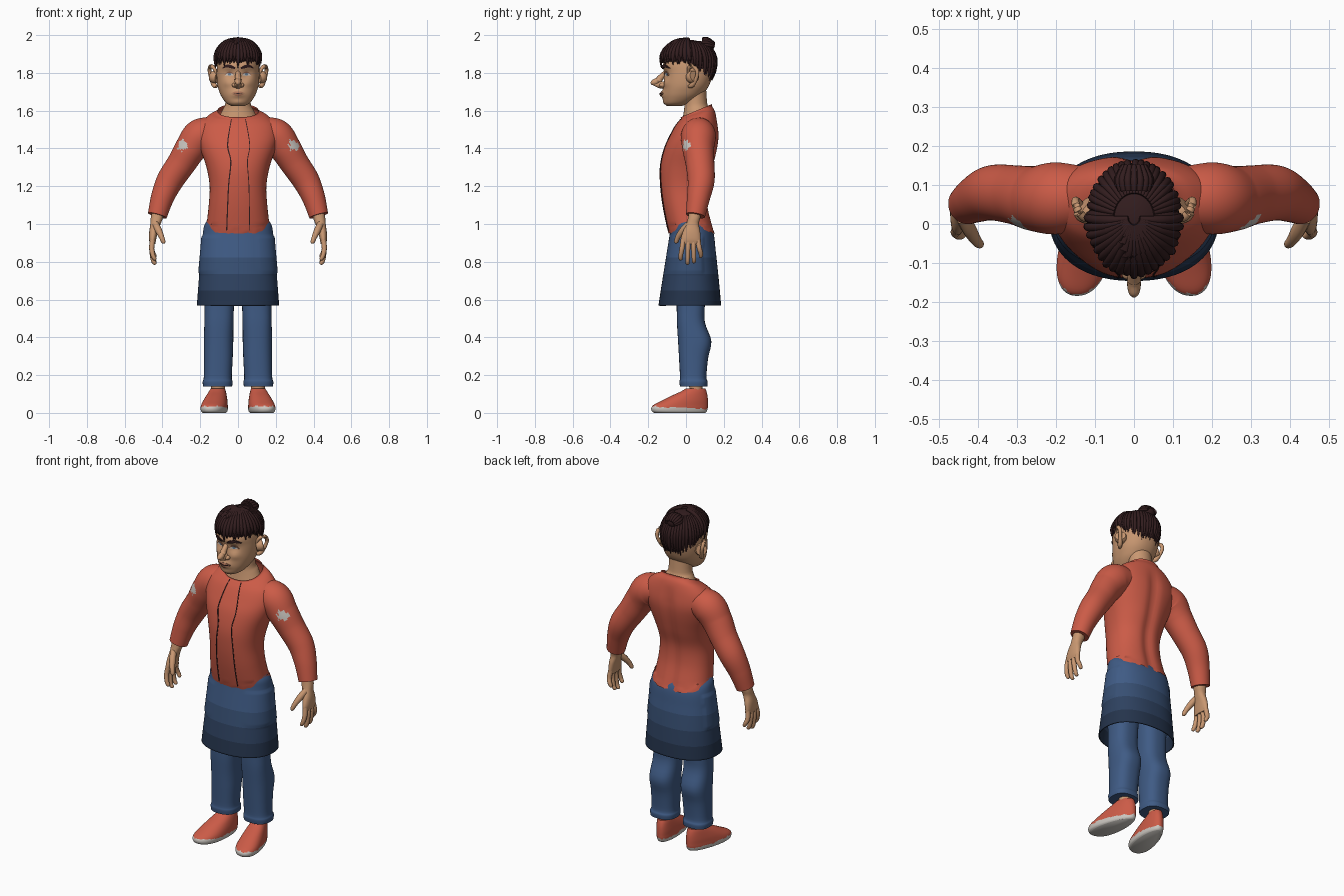
import bpy, bmesh, math, random
from mathutils import Vector, noise
from mathutils.bvhtree import BVHTree

if "Cube" in bpy.data.objects:
    bpy.data.objects.remove(bpy.data.objects["Cube"])

random.seed(4)
COLOURS = {
    "skin": (.58, .31, .165), "dark_hair": (.032, .012, .013), "red_cloth": (.60, .105, .063),
    "blue_cloth": (.05, .105, .235), "blue_mid": (.038, .078, .17), "blue_deep": (.027, .053, .115),
    "navy": (.018, .034, .072), "off_white": (.60, .57, .53), "lip": (.40, .17, .10),
    "eye_grey": (.16, .22, .30)}
MATS = {}
for key, col in COLOURS.items():
    MATS[key] = bpy.data.materials.new(key)
    MATS[key].diffuse_color = (*col, 1)


def smooth_rows(rows, sub):
    """Catmull-Rom interpolation of numeric rows."""
    out = []
    for i in range(len(rows) - 1):
        a, b, c, d = (rows[max(i - 1, 0)], rows[i], rows[i + 1], rows[min(i + 2, len(rows) - 1)])
        for k in range(sub):
            t = k / sub
            out.append([.5 * (2 * q + (r - p) * t + (2 * p - 5 * q + 4 * r - s) * t * t
                              + (3 * q - p - 3 * r + s) * t ** 3) for p, q, r, s in zip(a, b, c, d)])
    return out + [list(rows[-1])]


def skin_rings(rings, start=True, end=True):
    n = len(rings[0])
    faces = [(i * n + j, i * n + (j + 1) % n, (i + 1) * n + (j + 1) % n, (i + 1) * n + j)
             for i in range(len(rings) - 1) for j in range(n)]
    if start:
        faces.append(tuple(range(n)))
    if end:
        faces.append(tuple((len(rings) - 1) * n + j for j in range(n)))
    return [v for r in rings for v in r], faces


def loft(rows, n=40, e=2.3, sub=4, shape=None, start=True, end=True):
    """Stacked rings; row = z, centre x, half width, front y, back y, tilt."""
    rings = []
    for z, cx, hw, y0, y1, tilt in smooth_rows(rows, sub):
        ring = []
        for j in range(n):
            c, s = math.cos(math.tau * j / n), math.sin(math.tau * j / n)
            dx = math.copysign(abs(c) ** (2 / e), c) * hw
            dy = math.copysign(abs(s) ** (2 / e), s) * (y1 - y0) / 2
            p = Vector((cx + dx, (y0 + y1) / 2 + dy, z + tilt * dy))
            ring.append(shape(p) if shape else p)
        rings.append(ring)
    return skin_rings(rings, start, end)


def tube(rows, n=10, sub=4, start=True, end=True):
    """Round tube; row = x, y, z, radius."""
    pts = smooth_rows(rows, sub)
    rings = []
    for i, p in enumerate(pts):
        d = Vector(pts[min(i + 1, len(pts) - 1)][:3]) - Vector(pts[max(i - 1, 0)][:3])
        u = d.cross(Vector((0, 1, .01)) if abs(d.y) < .8 * d.length else Vector((1, 0, 0))).normalized()
        v = d.cross(u).normalized()
        rings.append([Vector(p[:3]) + p[3] * (u * math.cos(math.tau * j / n) + v * math.sin(math.tau * j / n))
                      for j in range(n)])
    return skin_rings(rings, start, end)


def ball(c, r, n=20):
    rows = [(c[2] + r[2] * math.sin(a), c[0], r[0] * math.cos(a), c[1] - r[1] * math.cos(a),
             c[1] + r[1] * math.cos(a), 0) for a in [math.pi * (k / 12 - .5) * .98 for k in range(13)]]
    return loft(rows, n, 2, 1)


def ribbon(tree, rows, sub=6, off=.003):
    """Thin plate laid on a front surface; row = x, z, half width."""
    pts = smooth_rows(rows, sub)
    rings = []
    for i, (x, z, w) in enumerate(pts):
        a, b = pts[max(i - 1, 0)], pts[min(i + 1, len(pts) - 1)]
        d = Vector((b[0] - a[0], b[1] - a[1])).normalized() * max(w, .0004)
        ring = []
        for k, o in ((1, -off), (0, -off), (-1, -off), (-1, .004), (1, .004)):
            px, pz = x - k * d.y, z + k * d.x
            hit = tree.ray_cast(Vector((px, -1, pz)), Vector((0, 1, 0)))[0]
            ring.append(Vector((px, (hit.y if hit else -.08) + o, pz)))
        rings.append(ring)
    return skin_rings(rings)


def build(name, geos, mats, rule=None, side=1):
    verts, faces = [], []
    for v, f in geos:
        faces += [tuple(i + len(verts) for i in q) for q in f]
        verts += [(p[0] * side, p[1], p[2]) for p in v]
    me = bpy.data.meshes.new(name)
    me.from_pydata(verts, [], faces)
    bm = bmesh.new()
    bm.from_mesh(me)
    bmesh.ops.recalc_face_normals(bm, faces=bm.faces)
    for f in bm.faces:
        f.smooth = True
        if rule:
            f.material_index = rule(f.calc_center_median())
    bm.to_mesh(me)
    bm.free()
    for m in mats.split():
        me.materials.append(MATS[m])
    me.set_sharp_from_angle(angle=math.radians(50))
    ob = bpy.data.objects.new(name, me)
    bpy.context.collection.objects.link(ob)
    return ob


def bump(p, x, z, sx, sz):
    return math.exp(-((abs(p.x) - x) / sx) ** 2 - ((p.z - z) / sz) ** 2)


# Jacket body, with a spine groove and a wavy hem
def jacket_shape(p):
    if p.y > .06:
        p.y -= .014 * math.exp(-(p.x / .03) ** 2) * min(1, max(0, (1.58 - p.z) / .1))
    if p.z < .99:
        p.z += .03 * (p.x / .17) ** 4 + .006 * noise.noise(p * 40)
    return p

jacket = loft([(.95, 0, .172, -.092, .155, 0), (1.0, 0, .166, -.105, .14, 0), (1.1, 0, .155, -.125, .117, 0),
               (1.2, 0, .15, -.137, .117, 0), (1.3, 0, .167, -.138, .145, 0), (1.4, 0, .20, -.117, .168, 0),
               (1.47, 0, .215, -.085, .175, 0), (1.53, 0, .20, -.055, .167, .06), (1.573, 0, .155, -.034, .153, .25),
               (1.59, 0, .115, -.027, .138, .4), (1.60, 0, .108, -.028, .137, .42)],
              72, 2.25, 5, jacket_shape, start=False, end=False)
build("jacket_body", [jacket], "red_cloth")
jt = BVHTree.FromPolygons(*jacket)
build("jacket_seams", [
    ribbon(jt, [(-.035, 1.555, .002), (-.055, 1.42, .003), (-.038, 1.33, .003), (-.05, 1.2, .003), (-.06, .965, .003)]),
    ribbon(jt, [(.04, 1.555, .002), (.062, 1.42, .002), (.05, 1.33, .002), (.058, 1.2, .002), (.062, .965, .002)])],
    "dark_hair")

# Skirt with soft side pockets, darker towards the bottom
def skirt_shape(p):
    if abs(p.x) > .1 and .745 < p.z < .94 and -.1 < p.y < .09:
        p.x += math.copysign(.006, p.x)
    return p

skirt = build("skirt", [loft([(.568, 0, .218, -.146, .186, 0), (.66, 0, .211, -.132, .178, 0),
                              (.76, 0, .203, -.116, .168, 0), (.86, 0, .194, -.10, .157, 0),
                              (.95, 0, .186, -.086, .146, 0), (1.0, 0, .175, -.08, .12, 0), (1.04, 0, .14, -.07, .09, 0)],
                             96, 2.25, 8, skirt_shape, start=False)],
              "blue_cloth blue_mid blue_deep navy",
              lambda c: sum(c.z < z for z in (.82, .73, .645)))
mod = skirt.modifiers.new("cloth_thickness", "SOLIDIFY")
mod.thickness = .006

# Head, neck and face
def head_shape(p):
    if p.y < 0:
        p.y += .012 * bump(p, .045, 1.79, .025, .02) - .008 * bump(p, .04, 1.835, .05, .015)
        p.y -= .014 * bump(p, 0, 1.687, .03, .02) + .006 * bump(p, 0, 1.645, .03, .015)
        p.y -= .007 * bump(p, .055, 1.745, .025, .02)
    return p

head = loft([(1.625, 0, .035, -.10, -.02, 0), (1.64, 0, .062, -.113, .02, 0), (1.67, 0, .085, -.12, .07, 0),
             (1.70, 0, .099, -.121, .10, 0), (1.74, 0, .11, -.118, .125, 0), (1.80, 0, .113, -.117, .144, 0),
             (1.86, 0, .108, -.117, .145, 0), (1.92, 0, .088, -.085, .125, 0), (1.955, 0, .04, -.03, .08, 0)],
            64, 2.2, 6, head_shape)
build("head", [head], "skin")
ht = BVHTree.FromPolygons(*head)
build("neck", [loft([(1.56, 0, .104, -.022, .125, .3), (1.605, 0, .082, -.012, .12, .2),
                     (1.64, 0, .067, -.008, .112, 0), (1.74, 0, .066, -.01, .105, 0)], 36, 2)], "skin")
build("nose", [tube([(0, -.095, 1.815, .010), (0, -.125, 1.785, .015), (0, -.15, 1.758, .018),
                     (0, -.176, 1.748, .014), (0, -.187, 1.745, .005)], 16),
               tube([(0, -.11, 1.735, .020), (0, -.14, 1.737, .018), (0, -.172, 1.744, .010)], 14),
               ball((.019, -.124, 1.735), (.013, .018, .012)), ball((-.019, -.124, 1.735), (.013, .018, .012))], "skin")
build("upper_lip", [ribbon(ht, [(-.034, 1.692, .001), (-.012, 1.698, .004), (0, 1.696, .004), (.012, 1.698, .004), (.034, 1.692, .001)])], "lip")
build("lower_lip", [ribbon(ht, [(-.03, 1.688, .001), (0, 1.682, .006), (.03, 1.688, .001)], off=.005)], "lip")
build("mouth_line", [ribbon(ht, [(-.035, 1.691, .001), (0, 1.691, .0015), (.035, 1.691, .001)], off=.006)], "dark_hair")
for s, tag in ((1, "left"), (-1, "right")):
    build(tag + "_eye", [ribbon(ht, [(.024, 1.788, .001), (.036, 1.793, .008), (.052, 1.793, .008), (.068, 1.788, .001)])],
          "off_white", side=s)
    build(tag + "_iris", [ribbon(ht, [(.037, 1.793, .002), (.041, 1.793, .0065), (.049, 1.793, .0065), (.053, 1.793, .002)], off=.004)],
          "eye_grey", side=s)
    build(tag + "_eyelid", [ribbon(ht, [(.02, 1.791, .001), (.036, 1.802, .003), (.054, 1.802, .003), (.072, 1.788, .001)], off=.006)],
          "lip", side=s)
    build(tag + "_brow", [ribbon(ht, [(.016, 1.824, .004), (.035, 1.832, .008), (.06, 1.836, .007), (.083, 1.824, .002)], off=.007)],
          "dark_hair", side=s)
    # Ear: thin shell with a raised rim
    build(tag + "_ear", [tube([(.106, .025, 1.775, .03), (.122, .035, 1.778, .034), (.134, .045, 1.782, .03)], 18),
                         tube([(.11, .012, 1.79, .006), (.128, .016, 1.826, .010), (.146, .04, 1.834, .011),
                               (.15, .06, 1.805, .010), (.14, .052, 1.765, .010), (.126, .032, 1.735, .013),
                               (.112, .015, 1.728, .008)], 12)], "skin", side=s)

# Hair: cap, radial locks, fringe and bun
def on_scalp(th, a, k=1):
    rz = .115 if a < math.pi / 2 else .2
    return (.116 * k * math.sin(a) * math.sin(th), .016 - .141 * k * math.sin(a) * math.cos(th),
            1.86 + rz * k * math.cos(a))

def hairline(th, extra=0):
    z = 1.86 - .085 * min(1, max(0, -1.5 * math.cos(th))) - extra
    return math.acos((z - 1.86) / (.115 if z > 1.86 else .2))

def lock(th, a0, a1, k, r, twist=0):
    rows = []
    for i in range(7):
        t = i / 6
        rows.append((*on_scalp(th + twist * t, a0 + (a1 - a0) * t, k), r * (.55 + .45 * min(1, 3 * t)) * (1 if i < 5 else (.8, .15)[i - 5])))
    return tube(rows, 8, 2)

cap = skin_rings([[Vector(on_scalp(math.tau * j / 64, .02 + (hairline(math.tau * j / 64) - .02) * i / 14))
                   for j in range(64)] for i in range(15)], end=False)
locks = [lock(math.tau * i / 46, .45, hairline(math.tau * i / 46, random.uniform(0, .02)), 1.0, .0105, random.uniform(-.06, .06))
         for i in range(46)]
locks += [lock(-1.45 + 2.9 * i / 20, .12, hairline(0, random.uniform(-.012, .032)), 1.055, .0125, (i / 20 - .5) * .3)
          for i in range(21)]
build("hair", [cap] + locks, "dark_hair")
bun = [ball((0, .115, 1.945), (.04, .036, .036))]
for i in range(9):
    t = math.pi * (i / 8 - .5)
    bun.append(tube([(.036 * math.sin(t), .085, 1.95 + .03 * math.cos(t), .008), (.042 * math.sin(t), .115, 1.947 + .033 * math.cos(t), .009),
                     (.028 * math.sin(t), .15, 1.94 + .018 * math.cos(t), .006)], 8))
build("hair_bun", bun, "dark_hair")

for s, tag in ((1, "left"), (-1, "right")):
    # Sleeve with a ragged pale patch
    patch = Vector((s * .292, .003, 1.415))
    build(tag + "_sleeve", [tube([(.11, .07, 1.485, .075), (.195, .066, 1.467, .092), (.25, .065, 1.40, .084),
                                  (.30, .074, 1.32, .076), (.36, .08, 1.23, .071), (.40, .066, 1.14, .061),
                                  (.427, .05, 1.045, .051)], 72, 13)], "red_cloth off_white",
          lambda c: int((c - patch).length < .031 + .018 * noise.noise(c * 70)), s)
    # Hand: wrist, palm, fingers and thumb
    palm = loft([(.895, .452, .014, -.026, .078, 0), (.92, .452, .019, -.028, .078, 0), (.96, .447, .023, -.016, .075, 0),
                 (1.0, .437, .027, .002, .068, 0), (1.03, .43, .032, .01, .075, 0), (1.06, .425, .032, .015, .08, 0)], 24, 2.3)
    fingers = [tube([(.452, y0, .915, .014), (.457, (y0 + y1) / 2, .872, .0135), (.450, y1, zt + .025, .012),
                     (.440, y1, zt + .006, .010), (.437, y1, zt, .004)], 10)
               for y0, y1, zt in ((-.014, -.028, .808), (.012, .008, .785), (.038, .042, .793), (.063, .078, .822))]
    thumb = tube([(.437, .015, 1.0, .018), (.42, -.018, .965, .018), (.405, -.042, .932, .014),
                  (.395, -.052, .905, .011), (.393, -.053, .896, .004)], 12)
    build(tag + "_hand", [palm, thumb] + fingers, "skin", side=s)
    # Trouser leg and ankle
    build(tag + "_trouser_leg", [loft([(.14, .108, .077, -.032, .113, 0), (.165, .108, .079, -.035, .115, 0),
                                       (.19, .107, .074, -.032, .108, 0), (.29, .104, .076, -.037, .117, 0),
                                       (.38, .103, .078, -.042, .134, 0), (.48, .101, .077, -.048, .10, 0),
                                       (.58, .099, .078, -.05, .10, 0), (.85, .095, .085, -.06, .11, 0)], 40, 2.5)],
          "blue_cloth", side=s)
    build(tag + "_ankle", [loft([(.07, .106, .042, .005, .088, 0), (.12, .106, .036, .018, .086, 0),
                                 (.17, .106, .038, .012, .088, 0)], 24, 2)], "skin", side=s)

    # Shoe: wide turned-out toe, pale sole
    def shoe_shape(p):
        p.x = .118 + (p.x - .118) * (1 - 1.5 * (p.y + .04)) - .17 * (p.y + .02)
        return p
    build(tag + "_shoe", [loft([(.0, .118, .056, -.168, .102, 0), (.008, .118, .063, -.18, .11, 0),
                                (.025, .118, .066, -.184, .115, 0), (.042, .118, .065, -.172, .116, 0),
                                (.065, .118, .062, -.128, .116, 0), (.09, .118, .056, -.078, .114, 0),
                                (.112, .118, .049, -.03, .109, 0), (.128, .118, .042, -.002, .103, 0)],
                               56, 2.2, 5, shoe_shape)], "red_cloth off_white",
          lambda c: int(c.z < .026 + .008 * noise.noise(c * 45) - .04 * c.y), s)

for m in bpy.data.materials:
    if m.users and not m.is_grease_pencil:
        m.use_nodes = True
        m.node_tree.nodes["Principled BSDF"].inputs["Base Color"].default_value = m.diffuse_color
